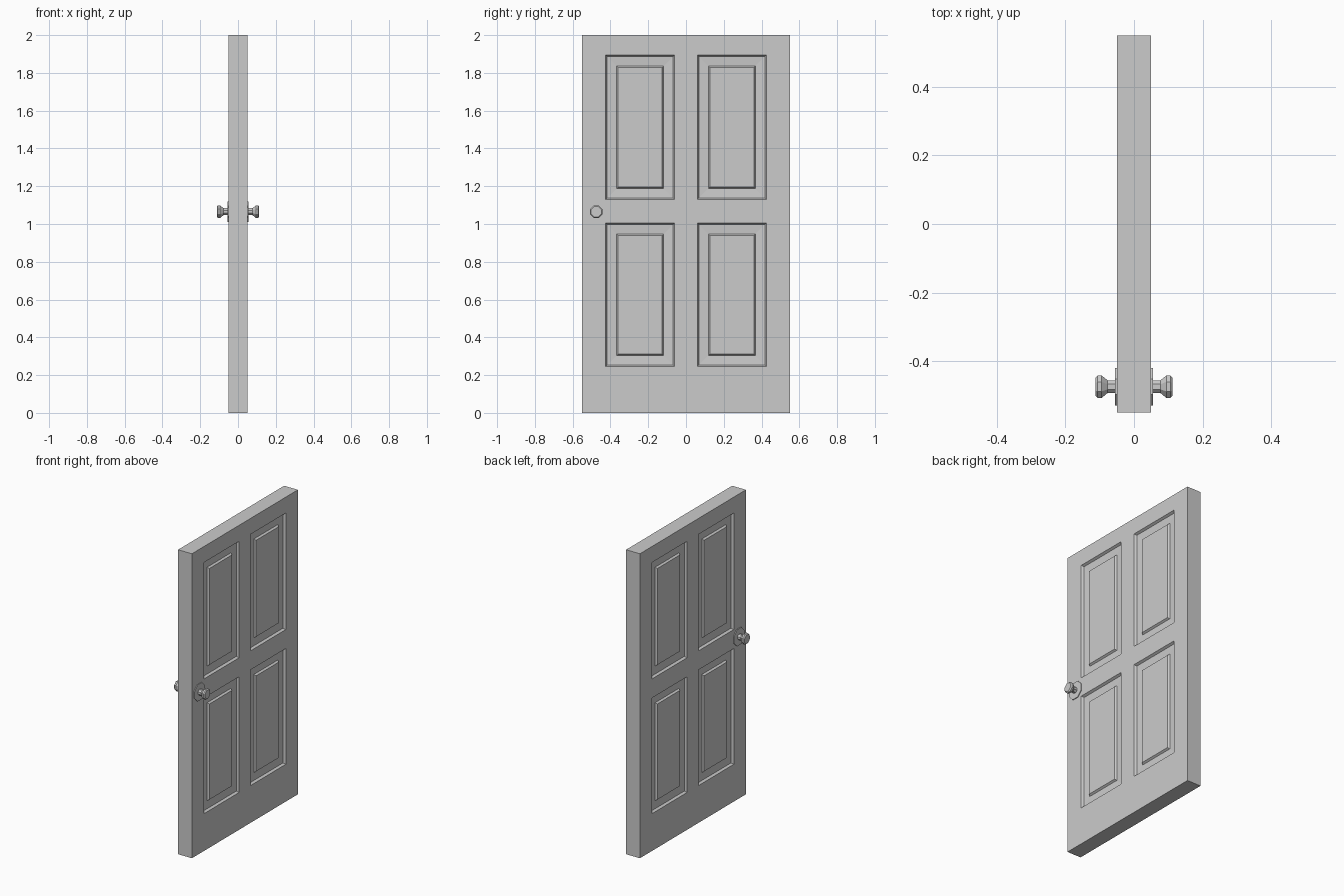
import bpy, bmesh, math
from mathutils import Matrix

if "Cube" in bpy.data.objects:
    bpy.data.objects.remove(bpy.data.objects["Cube"])

W, T, H = 0.55, 0.05, 2.0
YS = [(-0.425, -0.06), (0.06, 0.425)]
ZS = [(0.245, 1.005), (1.13, 1.895)]


def finish(bm, name):
    bmesh.ops.recalc_face_normals(bm, faces=bm.faces)
    me = bpy.data.meshes.new(name)
    bm.to_mesh(me)
    bm.free()
    ob = bpy.data.objects.new(name, me)
    bpy.context.collection.objects.link(ob)
    return ob


# Door slab, cut along the panel borders
bm = bmesh.new()
bmesh.ops.create_cube(bm, size=1, matrix=Matrix.Translation((0, 0, H / 2)) @ Matrix.Diagonal((2 * T, 2 * W, H, 1)))
for axis, spans in ((1, YS), (2, ZS)):
    for v in (c for span in spans for c in span):
        co, no = [0, 0, 0], [0, 0, 0]
        co[axis], no[axis] = v, 1
        bmesh.ops.bisect_plane(bm, geom=bm.verts[:] + bm.edges[:] + bm.faces[:], plane_co=co, plane_no=no)
bm.normal_update()


def is_panel(f):
    c = f.calc_center_median()
    return (abs(f.normal.x) > 0.9 and any(a < c.y < b for a, b in YS)
            and any(a < c.z < b for a, b in ZS))


# Sunken moulding and raised field of every panel, both sides
panels = [f for f in bm.faces if is_panel(f)]
for thickness, depth in ((0.008, -0.015), (0.050, -0.003), (0.008, 0.012)):
    bmesh.ops.inset_individual(bm, faces=panels, thickness=thickness, depth=depth, use_even_offset=True)
finish(bm, "door_slab")


# Eight-sided lathe along x, mirrored by side
def lathe(name, profile, side, n=8):
    bm = bmesh.new()
    rings = []
    for x, r in profile:
        rings.append([bm.verts.new((side * x,
                                    -0.475 + r * math.cos((i + 0.5) * math.tau / n),
                                    1.065 + r * math.sin((i + 0.5) * math.tau / n))) for i in range(n)])
    for a, b in zip(rings, rings[1:]):
        for i in range(n):
            j = (i + 1) % n
            bm.faces.new((a[i], a[j], b[j], b[i]))
    bm.faces.new(rings[0])
    bm.faces.new(rings[-1])
    return finish(bm, name)


# Rosettes and knobs
for side, tag in ((1, "right"), (-1, "left")):
    lathe("rosette_" + tag, [(0.045, 0.059), (0.055, 0.059)], side)
    lathe("knob_" + tag, [(0.05, 0.02), (0.077, 0.02), (0.095, 0.036), (0.106, 0.036), (0.112, 0.029)], side)
